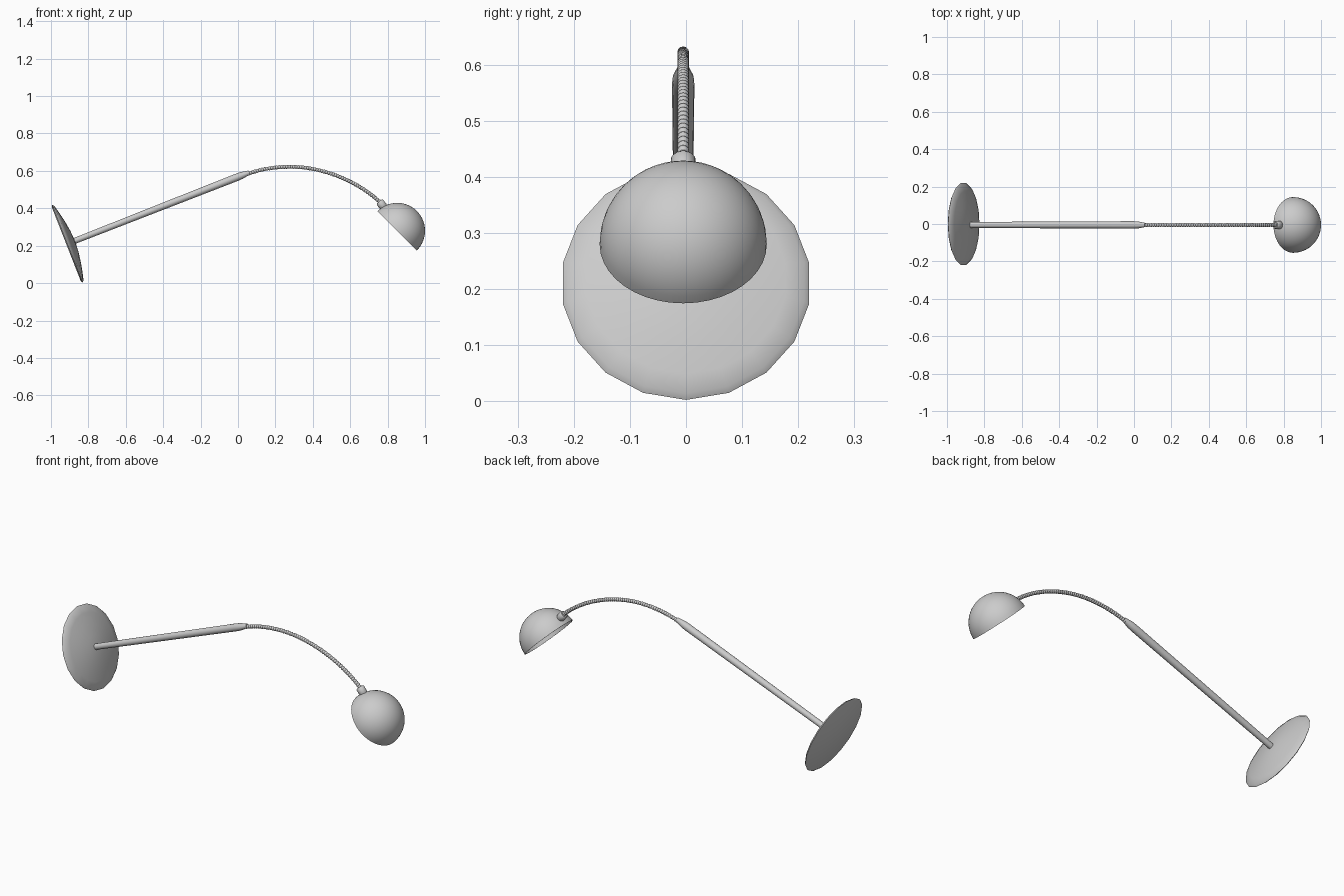
import bpy, bmesh, math
from mathutils import Vector
from mathutils.geometry import interpolate_bezier

if "Cube" in bpy.data.objects:
    bpy.data.objects.remove(bpy.data.objects["Cube"])

grey = bpy.data.materials.new("light_grey")
grey.use_nodes = True
colour = (0.6, 0.6, 0.6, 1)
grey.diffuse_color = colour
grey.node_tree.nodes["Principled BSDF"].inputs["Base Color"].default_value = colour

SIDE = Vector((0, 1, 0))
Y_ARM = -0.005


def skin(name, stations, sides):
    """Join circular stations (centre, axis, radius) into one smooth surface."""
    bm = bmesh.new()
    rings = []
    for centre, axis, radius in stations:
        up = axis.cross(SIDE).normalized()
        if radius == 0:
            rings.append([bm.verts.new(centre)] * sides)
            continue
        angles = [math.tau * i / sides for i in range(sides)]
        rings.append([bm.verts.new(centre + radius * (up * math.cos(a) + SIDE * math.sin(a)))
                      for a in angles])
    for low, high in zip(rings, rings[1:]):
        for i in range(sides):
            j = (i + 1) % sides
            corners = dict.fromkeys((low[i], low[j], high[j], high[i]))
            bm.faces.new(list(corners))
    bmesh.ops.recalc_face_normals(bm, faces=bm.faces)
    mesh = bpy.data.meshes.new(name)
    bm.to_mesh(mesh)
    bm.free()
    mesh.materials.append(grey)
    obj = bpy.data.objects.new(name, mesh)
    bpy.context.collection.objects.link(obj)
    bpy.ops.object.select_all(action="DESELECT")
    obj.select_set(True)
    bpy.context.view_layer.objects.active = obj
    bpy.ops.object.shade_smooth_by_angle(angle=math.radians(40))
    return obj


def lathe(name, profile, origin, axis, sides):
    """Turn a (radius, height) profile about an axis."""
    axis = Vector(axis).normalized()
    origin = Vector(origin)
    return skin(name, [(origin + axis * h, axis, r) for r, h in profile], sides)


# Domed base disc, tilted with the pole
pole_axis = (0.931, 0, 0.365)
lathe("base", [(0, 0), (0.213, 0), (0.223, 0.006), (0.214, 0.015), (0.18, 0.024),
               (0.12, 0.037), (0.06, 0.046), (0, 0.05)],
      (-0.918, 0, 0.208), pole_axis, 18)

# Straight pole with a tapered tip
lathe("pole", [(0, 0), (0.016, 0), (0.02, 0.93), (0.019, 0.96), (0.011, 1.005), (0, 1.005)],
      (-0.875, Y_ARM, 0.225), pole_axis, 16)

# Ribbed flexible neck
arcs = [([(0.05, 0.583), (0.12, 0.610), (0.2, 0.622), (0.28, 0.622)], 18),
        ([(0.28, 0.622), (0.45, 0.622), (0.64, 0.548), (0.768, 0.425)], 42)]
path = []
for knots, ribs in arcs:
    points = interpolate_bezier(*[Vector((x, Y_ARM, z)) for x, z in knots], ribs * 3 + 1)
    path += points[1:] if path else points
stations = []
for i, point in enumerate(path):
    tangent = path[min(i + 1, len(path) - 1)] - path[max(i - 1, 0)]
    stations.append((point, tangent, 0.008 if i % 3 == 0 else 0.0105))
skin("flexible_neck", stations, 12)

# Socket joining the neck to the shade
lathe("socket", [(0, 0), (0.017, 0), (0.022, 0.006), (0.022, 0.036), (0.019, 0.04),
                 (0.019, 0.09), (0, 0.09)],
      (0.755, Y_ARM, 0.436), (0.64, 0, -0.77), 20)

# Thin hemispherical shade, open toward the base
STEPS, OUTER, INNER = 14, 0.149, 0.145
arc = [math.pi / 2 * i / STEPS for i in range(STEPS + 1)]
outer = [(OUTER * math.sin(a), OUTER * math.cos(a)) for a in arc]
inner = [(INNER * math.sin(a), INNER * math.cos(a)) for a in reversed(arc)]
outer[0], inner[-1] = (0, OUTER), (0, INNER)
lathe("shade", outer + inner, (0.851, Y_ARM, 0.28), (1, 0, 1), 40)
